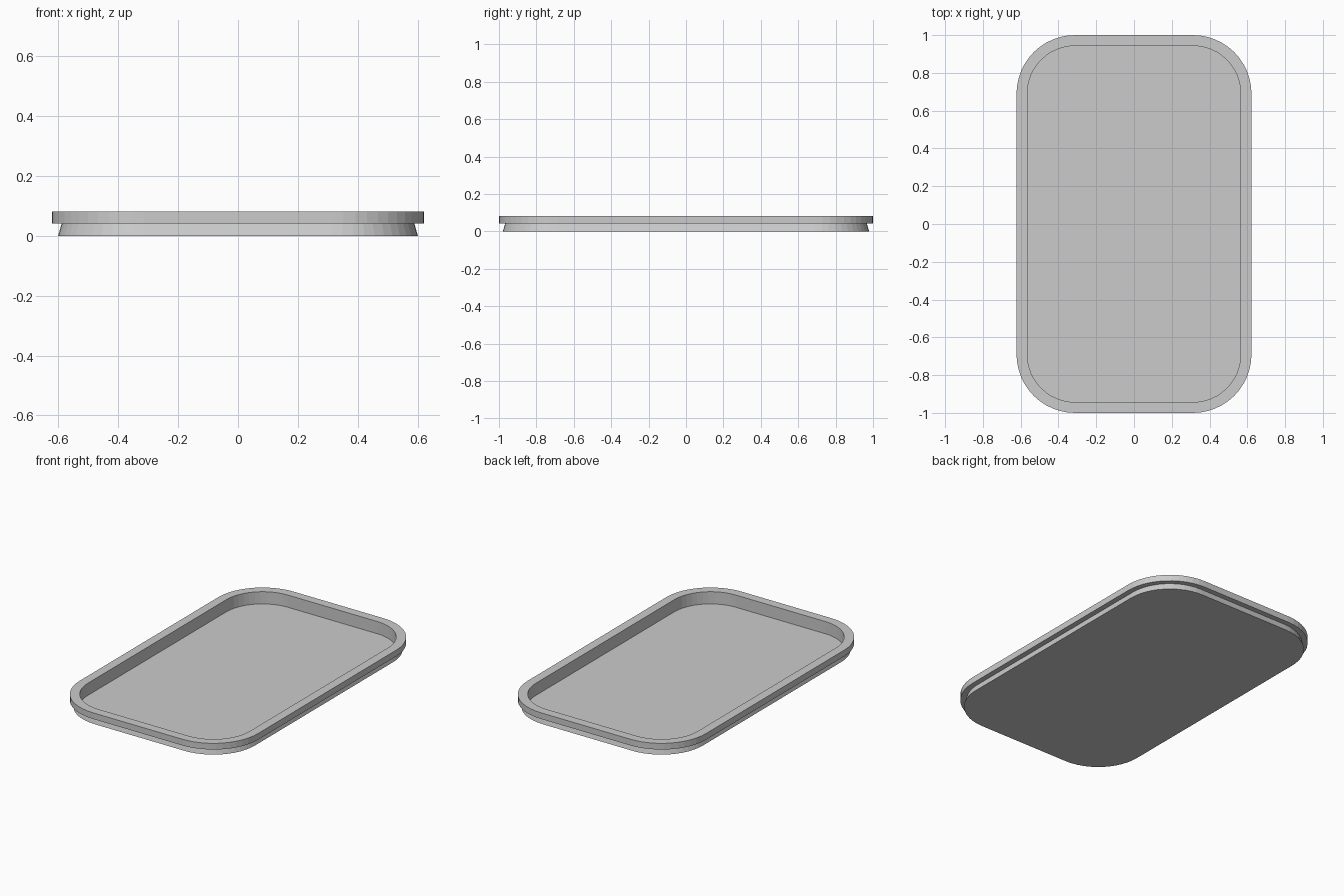
import bpy, bmesh, math

if "Cube" in bpy.data.objects:
    bpy.data.objects.remove(bpy.data.objects["Cube"])

HALF_X, HALF_Y, RADIUS, SEGS = 0.622, 1.0, 0.31, 12


def ring(bm, inset, z):
    """Rounded rectangle inset from the outer outline, at height z."""
    r = RADIUS - inset
    cx, cy = HALF_X - RADIUS, HALF_Y - RADIUS
    verts = []
    for q, (sx, sy) in enumerate(((1, 1), (-1, 1), (-1, -1), (1, -1))):
        for i in range(SEGS + 1):
            a = math.radians(90) * (q + i / SEGS)
            verts.append(bm.verts.new((sx * cx + r * math.cos(a),
                                       sy * cy + r * math.sin(a), z)))
    return verts


# Wall profile as (inset, height): flared foot, overhanging rim, inner wall
profile = [(0.021, 0.0), (0.033, 0.042), (0.0, 0.042),
           (0.0, 0.081), (0.057, 0.081), (0.057, 0.004)]

bm = bmesh.new()
rings = [ring(bm, inset, z) for inset, z in profile]
n = len(rings[0])
for low, high in zip(rings, rings[1:]):
    for i in range(n):
        j = (i + 1) % n
        bm.faces.new((low[i], low[j], high[j], high[i]))

# Underside and tray floor
bm.faces.new(rings[0][::-1])
bm.faces.new(rings[-1])
bmesh.ops.recalc_face_normals(bm, faces=bm.faces)

mesh = bpy.data.meshes.new("tray")
bm.to_mesh(mesh)
bm.free()
tray = bpy.data.objects.new("tray", mesh)
bpy.context.collection.objects.link(tray)
